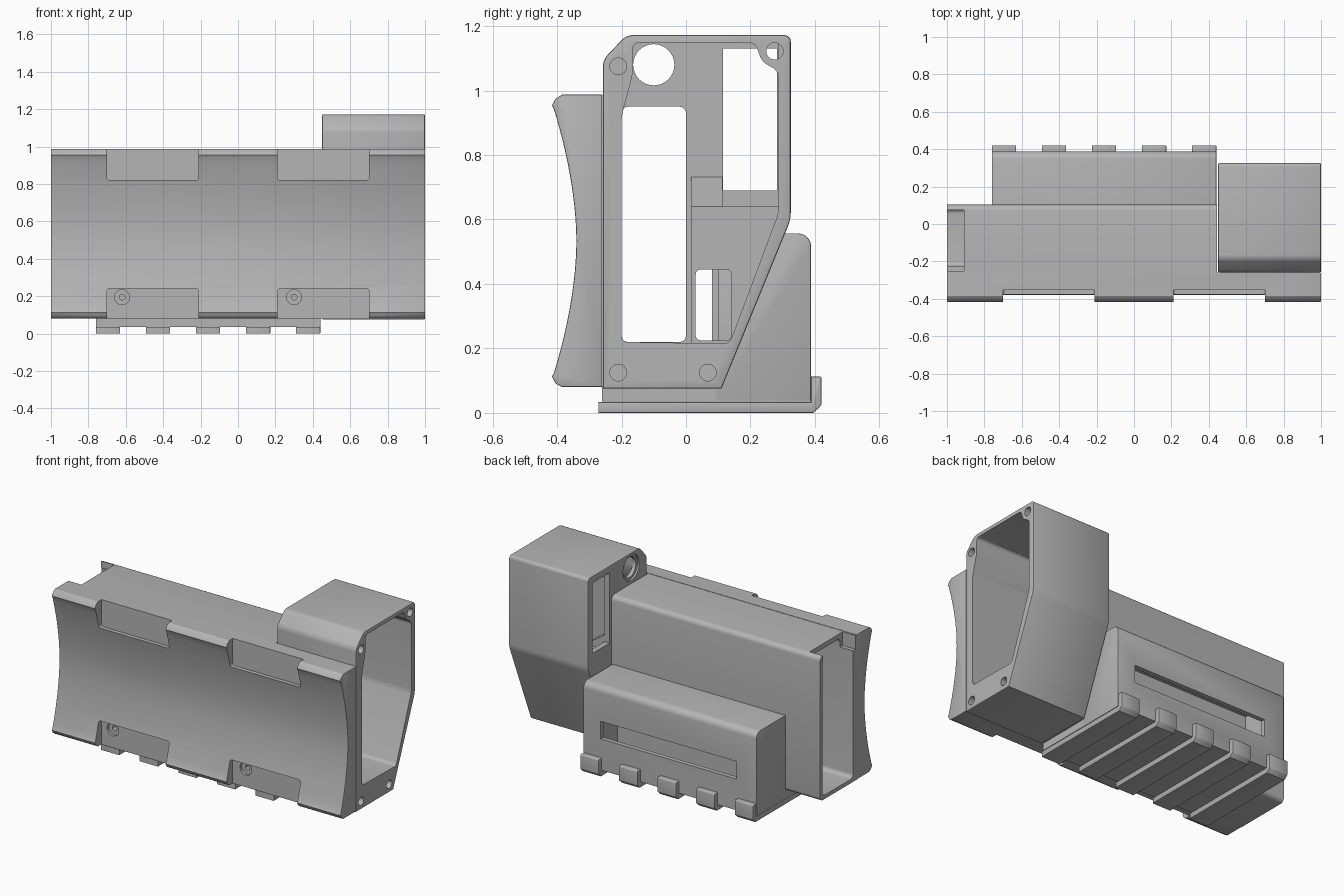
import bpy, bmesh, math

cube = bpy.data.objects.get("Cube")
if cube:
    bpy.data.objects.remove(cube, do_unlink=True)

grey = bpy.data.materials.new("plain grey")
grey.use_nodes = True
colour = (0.46, 0.46, 0.46, 1)
grey.diffuse_color = colour
grey.node_tree.nodes["Principled BSDF"].inputs["Base Color"].default_value = colour


def prism(name, pts, lo, hi, axis="x", radius=0, corners=None, edge=0):
    """Extrude an outline along an axis, rounding the chosen corners and the end rims."""
    def place(u, v, w):
        return {"x": (w, u, v), "y": (u, w, v), "z": (u, v, w)}[axis]
    bm = bmesh.new()
    ends = [[bm.verts.new(place(u, v, w)) for u, v in pts] for w in (lo, hi)]
    for ring in ends:
        bm.faces.new(ring)
    n = len(pts)
    sides = []
    for i in range(n):
        j = (i + 1) % n
        bm.faces.new((ends[0][i], ends[0][j], ends[1][j], ends[1][i]))
    for i in (range(n) if corners is None else corners):
        sides.append(bm.edges.get((ends[0][i], ends[1][i])))
    bmesh.ops.recalc_face_normals(bm, faces=bm.faces)
    if radius:
        bmesh.ops.bevel(bm, geom=sides, offset=radius, segments=5, profile=0.5, affect="EDGES")
    if edge:
        k = "xyz".index(axis)
        rims = [e for e in bm.edges if abs(e.verts[0].co[k] - e.verts[1].co[k]) < 1e-5
                and min(abs(e.verts[0].co[k] - w) for w in (lo, hi)) < 1e-5]
        bmesh.ops.bevel(bm, geom=rims, offset=edge, segments=2, profile=0.5, affect="EDGES")
    mesh = bpy.data.meshes.new(name)
    bm.to_mesh(mesh)
    bm.free()
    ob = bpy.data.objects.new(name, mesh)
    bpy.context.collection.objects.link(ob)
    mesh.materials.append(grey)
    return ob


def rect(u0, u1, v0, v1):
    return [(u0, v0), (u1, v0), (u1, v1), (u0, v1)]


def circle(u, v, r, n=32):
    return [(u + r * math.cos(math.tau * i / n), v + r * math.sin(math.tau * i / n)) for i in range(n)]


def activate(ob):
    bpy.ops.object.select_all(action="DESELECT")
    ob.select_set(True)
    bpy.context.view_layer.objects.active = ob


def cut(ob, *cutters):
    for c in cutters:
        c.hide_render = True
        mod = ob.modifiers.new("cut", "BOOLEAN")
        mod.operation, mod.solver, mod.object = "DIFFERENCE", "EXACT", c
        activate(ob)
        bpy.ops.object.modifier_apply(modifier=mod.name)
        bpy.data.objects.remove(c, do_unlink=True)


# Concave front grip with flared lips
MID, HALF = 0.533, 0.41
curve = []
for i in range(-12, 13):
    t = i / 12
    curve.append((-0.34 - 0.07 * abs(t) ** 1.8, MID + HALF * t))
outline = [(-0.26, 0.08), (-0.385, 0.08), (-0.405, 0.092), (-0.416, 0.113)] + curve
outline += [(-0.416, 0.954), (-0.405, 0.974), (-0.385, 0.987), (-0.26, 0.987)]
grip = prism("front_grip", outline, -1, 1, edge=0.004)

# Four lip pockets, the lower ones with a screw recess
for x0 in (-0.7, 0.21):
    for z0, z1 in ((0.82, 1.1), (0, 0.24)):
        cut(grip, prism("pocket", rect(x0, x0 + 0.49, z0, z1), -0.5, -0.352, "y", 0.015))
for x in (-0.62, 0.3):
    cut(grip, prism("screw_recess", circle(x, 0.195, 0.04), -0.4, -0.335, "y"),
        prism("screw_hole", circle(x, 0.195, 0.015), -0.4, -0.29, "y"))

# Long hollow shell, open at both ends, notched at the far end
shell = prism("main_shell", rect(-0.27, 0.103, 0.08, 0.985), -1, 0.445, radius=0.03, corners=(1, 2))
cut(shell, prism("cavity", rect(-0.225, 0.08, 0.105, 0.955), -1.1, 0.5, radius=0.025),
    prism("end_notch", rect(-0.25, 0.075, 0.9, 1.1), -1.1, -0.91))

# Rear lower compartment with a long slot
lower = prism("rear_compartment", rect(0.09, 0.388, 0.035, 0.557), -0.76, 0.44,
              radius=0.04, corners=(2,), edge=0.004)
cut(lower, prism("cavity", rect(0.104, 0.36, 0.08, 0.52), -0.72, 0.4),
    prism("slot", rect(-0.62, 0.32, 0.23, 0.34), 0.3, 0.5, "y"))
base = prism("base_plate", rect(-0.26, 0.385, 0.035, 0.081), -0.76, 0.44)

# Five hooked straps under the base
hook = [(-0.272, 0.002), (0.395, 0.002), (0.42, 0.025), (0.42, 0.115), (0.388, 0.115),
        (0.388, 0.036), (-0.272, 0.036)]
for i in range(5):
    x = -0.76 + i * 0.2675
    prism("base_strap", [(y, max(0, z - 0.002)) for y, z in hook], x, x + 0.13,
          radius=0.006, corners=(2, 3), edge=0.004)

# Tall end housing, open toward the end
body = [(-0.258, 0.075), (0.11, 0.075), (0.325, 0.6), (0.325, 1.172), (-0.185, 1.172), (-0.258, 1.095)]
house = prism("end_housing", body, 0.45, 1, radius=0.02, corners=(2, 3, 4, 5), edge=0.006)
inner = [(-0.2, 0.22), (0.135, 0.215), (0.287, 0.62), (0.287, 1.06), (0.235, 1.09), (0.215, 1.148),
         (-0.165, 1.148), (-0.165, 1.05), (-0.2, 0.92)]
cut(house, prism("cavity", inner, 0.485, 1.1, radius=0.018),
    prism("upper_corner", rect(-0.15, 0.287, 0.8, 1.148), 0.485, 0.85),
    prism("pass_through", rect(-0.2, 0.0, 0.22, 0.95), 0.4, 0.6, radius=0.02),
    prism("side_window", rect(0.115, 0.283, 0.69, 1.13), 0.4, 0.6),
    prism("round_port", circle(-0.1, 1.08, 0.064), 0.4, 0.6),
    prism("port_recess", circle(-0.1, 1.08, 0.08), 0.4, 0.462),
    prism("cable_window", rect(0.03, 0.14, 0.225, 0.445), 0.4, 0.6, radius=0.015))
for y, z in ((-0.21, 0.125), (0.068, 0.125), (-0.21, 1.075), (0.275, 1.122)):
    cut(house, prism("screw_hole", circle(y, z, 0.026, 24), 0.75, 1.1))

# Inner block behind the cable window, with a sloped top
block = prism("inner_block", [(0.015, 0.21), (0.145, 0.21), (0.295, 0.62), (0.295, 0.64), (0.015, 0.64)],
              0.48, 0.62)
cut(block, prism("cable_window", rect(0.03, 0.14, 0.225, 0.445), 0.4, 0.7, radius=0.015))
prism("inner_block_slope", [(0.48, 0.735), (0.48, 0.63), (0.62, 0.63), (0.62, 0.64)], 0.015, 0.113, "y")

# Smooth the rounded parts, keep edges sharp
for ob in bpy.context.scene.objects:
    if ob.type == "MESH" and grey.name in ob.data.materials:
        activate(ob)
        bpy.ops.object.shade_smooth_by_angle(angle=math.radians(30))
